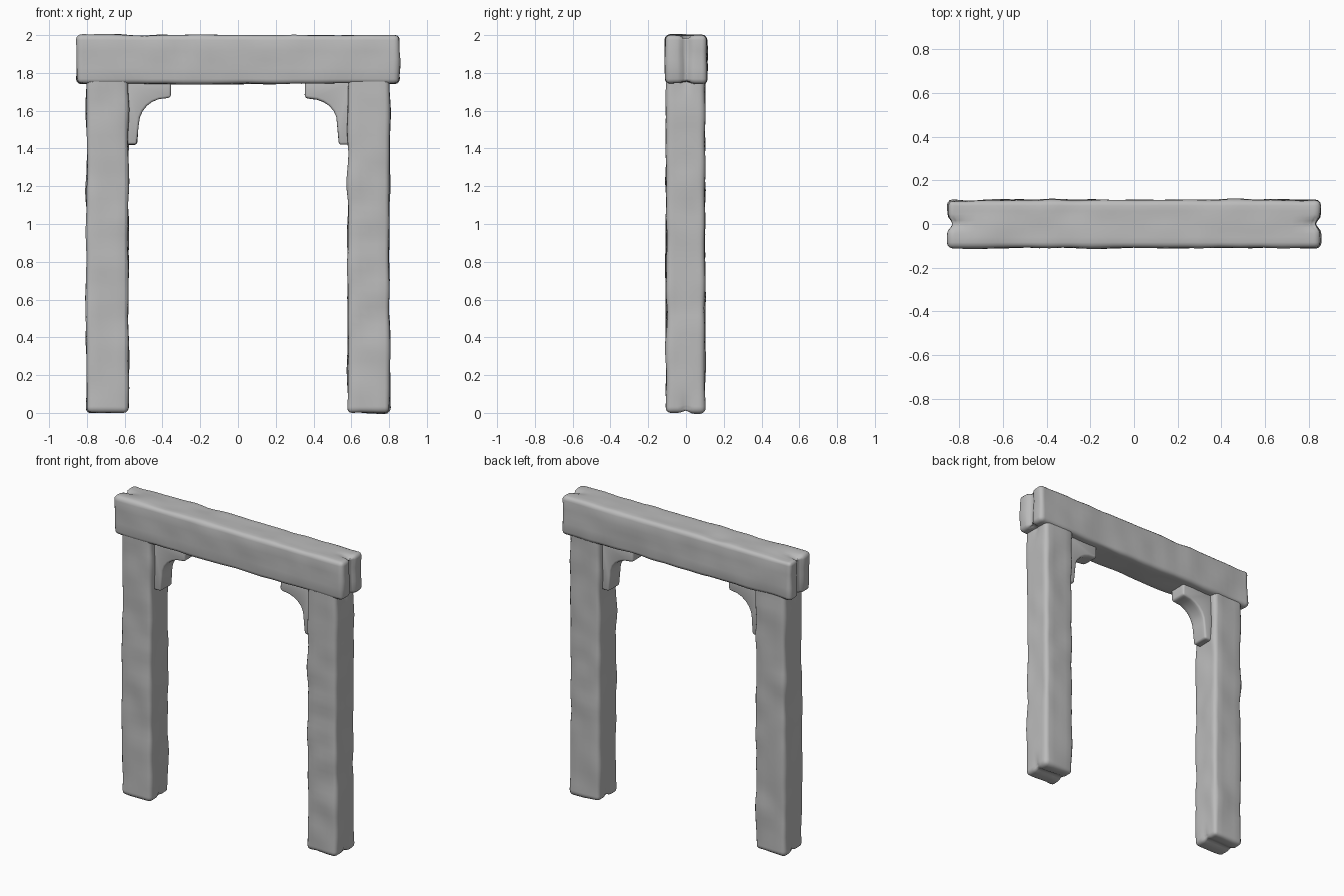
import bpy, bmesh, math
from mathutils import Vector, noise

cube = bpy.data.objects.get("Cube")
if cube:
    bpy.data.objects.remove(cube, do_unlink=True)

stone = bpy.data.materials.new("grey stone")
stone.use_nodes = True
GREY = (0.5, 0.5, 0.5, 1)
stone.diffuse_color = GREY
stone.node_tree.nodes["Principled BSDF"].inputs["Base Color"].default_value = GREY


def slice_mesh(bm, axis, places):
    """Cut edge loops across the mesh at the given places along an axis."""
    normal = Vector((0, 0, 0))
    normal[axis] = 1
    for p in places:
        point = normal * p
        bmesh.ops.bisect_plane(bm, geom=bm.verts[:] + bm.edges[:] + bm.faces[:],
                               plane_co=point, plane_no=normal)


def roughen(bm, amount):
    """Give the surface a gentle hand-hewn waviness."""
    bm.normal_update()
    shifts = [(v, v.normal * amount * noise.noise(v.co * 7)) for v in bm.verts]
    for v, shift in shifts:
        v.co += shift


def finish(bm, name):
    bmesh.ops.recalc_face_normals(bm, faces=bm.faces[:])
    mesh = bpy.data.meshes.new(name)
    bm.to_mesh(mesh)
    bm.free()
    mesh.materials.append(stone)
    mesh.shade_smooth()
    obj = bpy.data.objects.new(name, mesh)
    bpy.context.collection.objects.link(obj)


def hewn_block(name, low, high, long_axis, dent):
    """Rounded block whose end faces are split by a groove at y = 0."""
    low, high = Vector(low), Vector(high)
    mid, half = (low + high) / 2, (high - low) / 2
    bm = bmesh.new()
    bmesh.ops.create_cube(bm, size=2)
    for v in bm.verts:
        v.co = mid + v.co * half
    bmesh.ops.bevel(bm, geom=bm.edges[:], offset=0.026, segments=3,
                    profile=0.5, affect='EDGES')
    count = round(half[long_axis] * 2 / 0.05)
    slice_mesh(bm, long_axis, [low[long_axis] + 0.035 + i * (half[long_axis] * 2 - 0.07) / count
                               for i in range(count + 1)])
    slice_mesh(bm, 1, [i * 0.015 for i in range(-4, 5)])
    slice_mesh(bm, 2 - long_axis, [mid[2 - long_axis] + i * 0.045 for i in (-1, 0, 1)])
    # The groove fades out away from the ends
    for v in bm.verts:
        offset = v.co - mid
        groove = math.exp(-(v.co.y / 0.022) ** 2)
        depth = half[long_axis] - abs(offset[long_axis])
        fade = max(0, 1 - depth / 0.09)
        v.co[long_axis] -= math.copysign(dent * groove * fade, offset[long_axis])
        across = 2 - long_axis
        if abs(offset[across]) > half[across] - 0.005:
            v.co[across] -= math.copysign(dent * groove * fade, offset[across])
    roughen(bm, 0.009)
    finish(bm, name)


def bracket(name, side):
    """Curved corner brace with a squared pad at each end."""
    profile = [(0.60, 1.76), (0.60, 1.42), (0.535, 1.42), (0.525, 1.53)]
    for i in range(1, 7):
        a = math.radians(15 * i)
        profile.append((0.38 + 0.145 * math.cos(a), 1.53 + 0.135 * math.sin(a)))
    profile += [(0.355, 1.67), (0.355, 1.76)]
    bm = bmesh.new()
    face = bm.faces.new([bm.verts.new((side * x, -0.06, z)) for x, z in profile])
    out = bmesh.ops.extrude_face_region(bm, geom=[face])
    bmesh.ops.translate(bm, vec=(0, 0.12, 0),
                        verts=[g for g in out["geom"] if isinstance(g, bmesh.types.BMVert)])
    bmesh.ops.recalc_face_normals(bm, faces=bm.faces[:])
    sharp = [e for e in bm.edges if e.calc_face_angle(0) > 0.8]
    bmesh.ops.bevel(bm, geom=sharp, offset=0.013, segments=3, profile=0.5, affect='EDGES')
    slice_mesh(bm, 1, [-0.03, 0, 0.03])
    roughen(bm, 0.005)
    finish(bm, name)


# Lintel beam across the top
hewn_block("lintel_beam", (-0.855, -0.11, 1.742), (0.855, 0.11, 2.0), 0, 0.022)

# Posts and corner braces on both sides
for label, side in (("left", 1), ("right", -1)):
    inner, outer = sorted((side * 0.58, side * 0.803))
    hewn_block(label + "_post", (inner, -0.105, 0), (outer, 0.1, 1.79), 2, 0.014)
    bracket(label + "_bracket", side)
